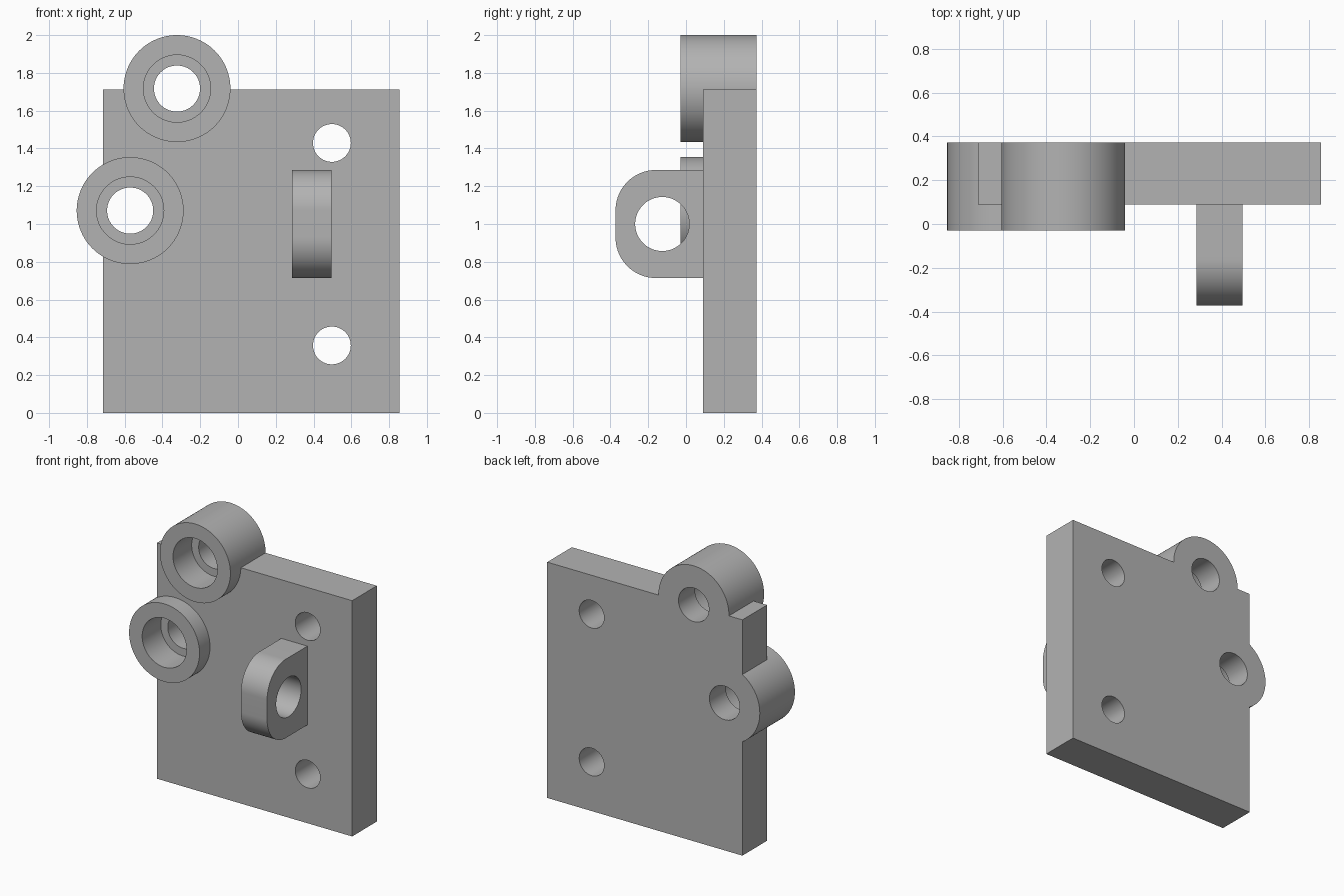
import bpy, bmesh, math
from mathutils import Matrix, Vector

cube = bpy.data.objects.get("Cube")
if cube:
    bpy.data.objects.remove(cube, do_unlink=True)

grey = bpy.data.materials.new("plain grey")
grey.use_nodes = True
colour = (0.45, 0.45, 0.45, 1)
grey.diffuse_color = colour
grey.node_tree.nodes["Principled BSDF"].inputs["Base Color"].default_value = colour

FRONT, PLATE, BACK = -0.03, 0.09, 0.373


def finish(name, bm):
    bmesh.ops.recalc_face_normals(bm, faces=bm.faces)
    mesh = bpy.data.meshes.new(name)
    bm.to_mesh(mesh)
    bm.free()
    mesh.materials.append(grey)
    ob = bpy.data.objects.new(name, mesh)
    bpy.context.collection.objects.link(ob)
    return ob


def prism(name, points, offset):
    bm = bmesh.new()
    face = bm.faces.new([bm.verts.new(p) for p in points])
    new = bmesh.ops.extrude_face_region(bm, geom=[face])["geom"]
    verts = [v for v in new if isinstance(v, bmesh.types.BMVert)]
    bmesh.ops.translate(bm, verts=verts, vec=Vector(offset))
    return finish(name, bm)


def cylinder(name, x, z, radius, y0, y1, sides=96):
    ring = [2 * math.pi * i / sides for i in range(sides)]
    points = [(x + radius * math.cos(a), y0, z + radius * math.sin(a)) for a in ring]
    return prism(name, points, (0, y1 - y0, 0))


def combine(target, other, operation):
    mod = target.modifiers.new(operation, 'BOOLEAN')
    mod.operation, mod.solver, mod.object = operation, 'EXACT', other
    bpy.context.view_layer.objects.active = target
    bpy.ops.object.modifier_apply(modifier=mod.name)
    bpy.data.objects.remove(other, do_unlink=True)


# Mounting plate
bracket = prism("bracket_plate",
                [(-0.714, PLATE, 0), (0.854, PLATE, 0),
                 (0.854, PLATE, 1.712), (-0.714, PLATE, 1.712)],
                (0, BACK - PLATE, 0))

# Round bosses
bosses = [(-0.323, 1.717), (-0.571, 1.071)]
for x, z in bosses:
    combine(bracket, cylinder("boss", x, z, 0.283, FRONT, BACK), 'UNION')

# Lug with two rounded corners, slightly embedded in the plate
radius, tip, low, high = 0.214, -0.373, 0.714, 1.286
profile = [(PLATE + 0.05, low), (PLATE + 0.05, high)]
for start, cz in ((90, high - radius), (180, low + radius)):
    for i in range(25):
        a = math.radians(start + 90 * i / 24)
        profile.append((tip + radius + radius * math.cos(a), cz + radius * math.sin(a)))
lug = prism("lug", [(0.285, y, z) for y, z in profile], (0.21, 0, 0))
eye = cylinder("lug_eye", 0, 0, 0.143, -0.3, 0.3)
eye.data.transform(Matrix.Translation((0.39, -0.126, 1.0)) @ Matrix.Rotation(math.pi / 2, 4, 'Z'))
combine(lug, eye, 'DIFFERENCE')
combine(bracket, lug, 'UNION')

# Counterbored holes through the bosses
for x, z in bosses:
    combine(bracket, cylinder("counterbore", x, z, 0.178, FRONT - 0.1, FRONT + 0.214), 'DIFFERENCE')
    combine(bracket, cylinder("bore", x, z, 0.122, FRONT - 0.1, BACK + 0.1), 'DIFFERENCE')

# Screw holes through the plate
for z in (0.357, 1.429):
    combine(bracket, cylinder("screw_hole", 0.497, z, 0.1, 0, BACK + 0.1), 'DIFFERENCE')

# Smooth round walls, crisp edges
bpy.ops.object.select_all(action='DESELECT')
bracket.select_set(True)
bpy.context.view_layer.objects.active = bracket
bpy.ops.object.shade_smooth_by_angle(angle=math.radians(30))
